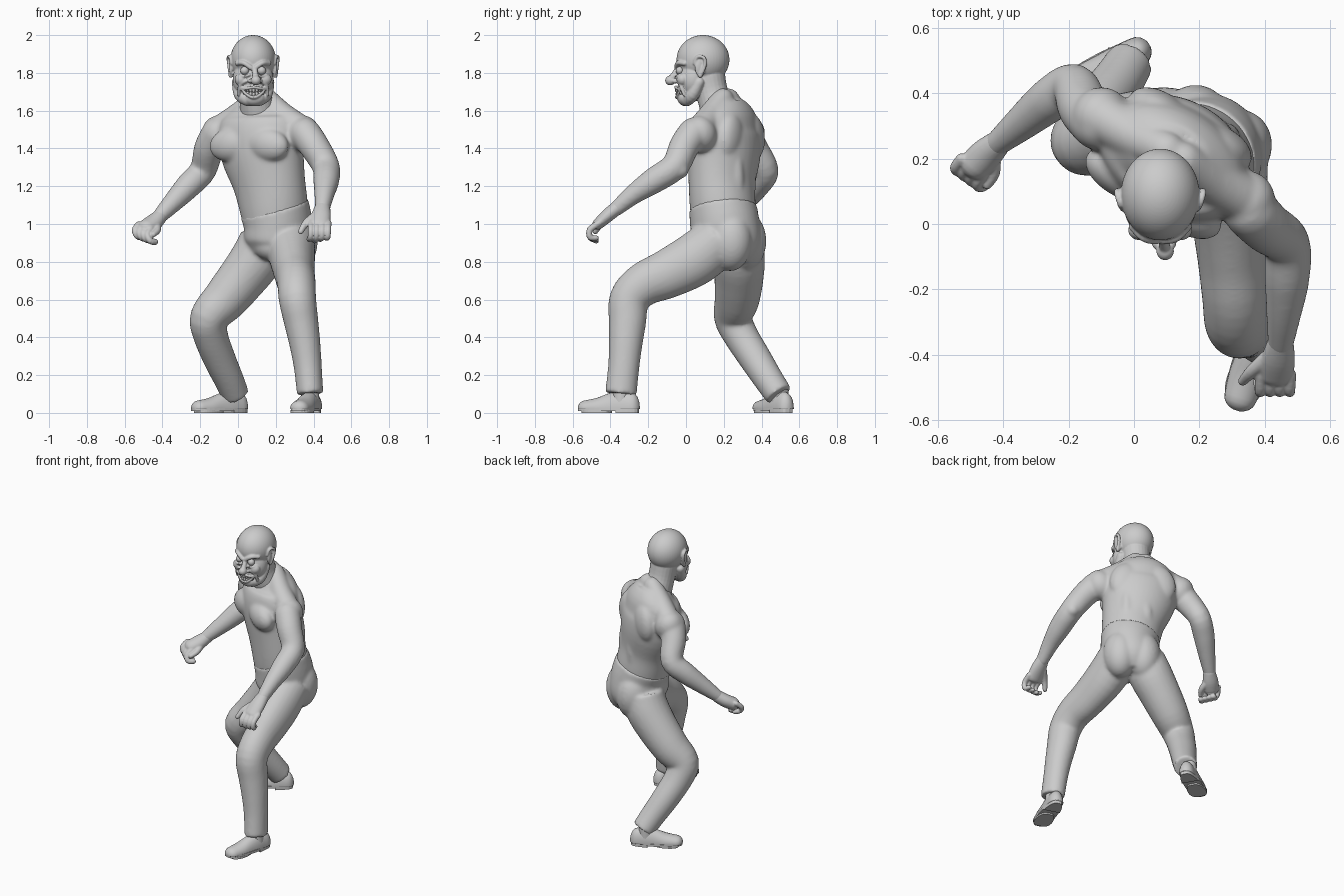
import bpy, bmesh
from math import sin, cos, pi, sqrt, radians
from mathutils import Vector, Matrix

cube = bpy.data.objects.get("Cube")
if cube:
    bpy.data.objects.remove(cube)

grey = bpy.data.materials.new("clay_grey")
grey.use_nodes = True
tone = (0.6, 0.6, 0.6, 1)
grey.diffuse_color = tone
grey.node_tree.nodes["Principled BSDF"].inputs["Base Color"].default_value = tone

TURN = radians(-30)                       # the trunk is twisted to its right
TWIST = Matrix.Rotation(TURN, 3, 'Z')
SIDE = TWIST @ Vector((1, 0, 0))


def limb(bm, pts, side=(1, 0, 0), caps=True, steps=4, sides=24):
    """Smooth tube through points (x, y, z, half width[, half depth])."""
    P = [Vector(p[:3]) for p in pts]
    R = [Vector((p[3], p[-1])) for p in pts]
    n = len(P)

    def mix(L, i, t):
        a, b, c, d = L[max(i - 1, 0)], L[i], L[i + 1], L[min(i + 2, n - 1)]
        return 0.5 * (2 * b + (c - a) * t + (2 * a - 5 * b + 4 * c - d) * t * t
                      + (3 * b - a - 3 * c + d) * t ** 3)
    path = [(mix(P, i, k / steps), mix(R, i, k / steps))
            for i in range(n - 1) for k in range(steps)] + [(P[-1], R[-1])]
    if caps:
        d0 = (path[0][0] - path[1][0]).normalized()
        d1 = (path[-1][0] - path[-2][0]).normalized()

        def dome(end, d):
            return [(end[0] + d * min(end[1]) * k, end[1] * sqrt(1 - k * k))
                    for k in (0.4, 0.7, 0.9, 0.98)]
        path = dome(path[0], d0)[::-1] + path + dome(path[-1], d1)
    rings = []
    for i, (c, r) in enumerate(path):
        t = (path[min(i + 1, len(path) - 1)][0] - path[max(i - 1, 0)][0]).normalized()
        s = Vector(side)
        s = (s - t * s.dot(t)).normalized()
        d = t.cross(s)
        rings.append([bm.verts.new(c + s * r.x * cos(a) + d * r.y * sin(a))
                      for a in (2 * pi * j / sides for j in range(sides))])
    for a, b in zip(rings, rings[1:]):
        for j in range(sides):
            k = (j + 1) % sides
            bm.faces.new((a[j], a[k], b[k], b[j]))
    bm.faces.new(rings[0])
    bm.faces.new(rings[-1])


def blob(bm, c, r, turn=0, tilt=0, rows=16):
    m = (Matrix.Translation(c) @ Matrix.Rotation(turn, 4, 'Z')
         @ Matrix.Rotation(tilt, 4, 'Y') @ Matrix.Diagonal((*r, 1)))
    bmesh.ops.create_uvsphere(bm, u_segments=rows * 3 // 2, v_segments=rows, radius=1, matrix=m)


def finish(name, bm, voxel=None, smooth=4):
    bmesh.ops.recalc_face_normals(bm, faces=bm.faces)
    me = bpy.data.meshes.new(name)
    bm.to_mesh(me)
    bm.free()
    for f in me.polygons:
        f.use_smooth = True
    me.materials.append(grey)
    ob = bpy.data.objects.new(name, me)
    bpy.context.collection.objects.link(ob)
    if voxel:
        m = ob.modifiers.new("merge", 'REMESH')
        m.mode = 'VOXEL'
        m.voxel_size = voxel
        m.use_smooth_shade = True
        s = ob.modifiers.new("soften", 'SMOOTH')
        s.factor = 0.5
        s.iterations = smooth
    return ob


def trunk(s, f, z, centre=(0.12, 0.2)):
    """Point on the twisted trunk: s to its left, f to its back."""
    return Vector((*centre, z)) + TWIST @ Vector((s, f, 0))


# Torso with muscles and both arms
bm = bmesh.new()
limb(bm, [(.2, .2, .94, .16, .16), (.19, .195, 1.08, .184, .17), (.165, .19, 1.22, .2, .168),
          (.13, .2, 1.38, .235, .18), (.12, .2, 1.49, .245, .172), (.12, .21, 1.57, .215, .142),
          (.115, .2, 1.64, .13, .1)], SIDE, caps=False, sides=40)
for sg in (-1, 1):
    blob(bm, trunk(.112 * sg, -.122, 1.42), (.125, .068, .09), TURN, .15 * sg)    # pectoral
    blob(bm, trunk(.11 * sg, .105, 1.46), (.1, .06, .13), TURN, -.25 * sg)        # shoulder blade
    blob(bm, trunk(.06 * sg, .105, 1.22, (.17, .195)), (.05, .055, .2), TURN)     # back muscle
    blob(bm, trunk(.255 * sg, 0, 1.475), (.088, .092, .1), TURN, .4 * sg)         # deltoid
    limb(bm, [(*trunk(.03 * sg, .01, 1.66), .06), (*trunk(.13 * sg, 0, 1.575), .07),
              (*trunk(.23 * sg, 0, 1.51), .075)], (0, 1, 0))                      # trapezius
limb(bm, [(.355, .04, 1.48, .084), (.405, -.01, 1.41, .08), (.465, -.06, 1.305, .073),
          (.467, -.17, 1.23, .069), (.457, -.28, 1.155, .053), (.447, -.37, 1.08, .04)])
blob(bm, (.482, -.03, 1.285), (.045, .045, .045))
limb(bm, [(-.105, .31, 1.48, .088), (-.153, .355, 1.4, .08), (-.185, .42, 1.285, .071),
          (-.255, .38, 1.21, .069), (-.335, .315, 1.125, .056), (-.425, .24, 1.03, .038)], (0, 1, 0))
blob(bm, (-.178, .445, 1.27), (.042, .042, .042))
finish("torso_and_arms", bm, .009, 14)

# Trousers
bm = bmesh.new()
limb(bm, [(.2, .21, .82, .13, .14), (.21, .215, .9, .175, .185), (.212, .205, 1.0, .18, .185),
          (.192, .196, 1.085, .19, .176)], SIDE, caps=False, sides=40)
for sg in (-1, 1):
    blob(bm, trunk(.075 * sg, .07, .91, (.21, .21)), (.11, .12, .16), TURN)       # buttock
blob(bm, (.18, .13, .88), (.1, .085, .075), TURN)
limb(bm, [(.275, .17, .91, .135), (.288, .05, .815, .12, .142), (.3, -.1, .735, .107, .13),
          (.31, -.225, .68, .102, .116), (.315, -.3, .6, .099, .107), (.335, -.31, .48, .091, .099),
          (.355, -.32, .36, .082, .089), (.37, -.33, .24, .074, .083), (.382, -.345, .1, .07, .084)],
     caps=False)
limb(bm, [(.14, .27, .92, .13), (.1, .28, .82, .138), (.02, .28, .71, .13), (-.07, .27, .6, .119),
          (-.153, .25, .505, .102), (-.145, .29, .41, .092), (-.1, .365, .29, .086),
          (-.05, .435, .18, .079), (-.014, .492, .095, .074)], (0, 1, 0), caps=False)
finish("trousers", bm, .009, 12)

# Head with face
bm = bmesh.new()
HX = .08
blob(bm, (HX, .09, 1.87), (.12, .14, .13), rows=32)
blob(bm, (HX, .04, 1.765), (.108, .085, .115), rows=28)
blob(bm, (HX + .005, 0, 1.665), (.06, .045, .042))
limb(bm, [(.085, .12, 1.78, .088), (.092, .14, 1.69, .085), (.11, .18, 1.58, .1)])
limb(bm, [(HX + .008, -.045, 1.82, .014), (HX + .013, -.07, 1.78, .017)])           # nose bridge
blob(bm, (HX + .015, -.083, 1.76), (.027, .028, .026))
for sg in (-1, 1):
    blob(bm, (HX + .062 * sg, -.018, 1.765), (.036, .032, .034))                    # cheek
    limb(bm, [(HX + .085 * sg, .07, 1.75, .028), (HX + .068 * sg, .035, 1.685, .034),
              (HX + .03 * sg, .005, 1.66, .036)])                                   # jaw
    limb(bm, [(HX + .012 * sg, -.05, 1.827, .013), (HX + .05 * sg, -.042, 1.852, .013),
              (HX + .085 * sg, -.008, 1.85, .012)])                                 # brow
    blob(bm, (HX + .012 + .024 * sg, -.058, 1.757), (.014, .018, .013))             # nostril
    limb(bm, [(HX + .035 * sg, -.048, 1.757, .008), (HX + .07 * sg, -.03, 1.735, .009),
              (HX + .077 * sg, -.01, 1.685, .009)])                                 # smile fold
    limb(bm, [(HX + .02 * sg, -.047, 1.79, .007), (HX + .045 * sg, -.049, 1.782, .007),
              (HX + .07 * sg, -.036, 1.79, .007)])                                  # eye bag
# Lips
for mid, y in ((1.724, -.054), (1.67, -.05)):
    limb(bm, [(HX - .066, -.024, 1.724, .007), (HX - .04, y + .009, (mid + 1.71) / 2, .008),
              (HX + .003, y, mid, .009), (HX + .043, y + .009, (mid + 1.71) / 2, .008),
              (HX + .07, -.024, 1.724, .007)], (0, 0, 1))
# Ears
for sg in (-1, 1):
    x = HX + .112 * sg
    blob(bm, (x, .075, 1.83), (.014, .03, .05), .3 * sg)
    limb(bm, [(x + .002 * sg, .045, 1.85, .008), (x + .01 * sg, .06, 1.885, .009),
              (x + .02 * sg, .095, 1.88, .009), (x + .016 * sg, .1, 1.84, .009),
              (x + .006 * sg, .075, 1.785, .012)])
finish("head", bm, .0045, 4)

# Eyes and teeth
for label, sg in (("right", -1), ("left", 1)):
    bm = bmesh.new()
    blob(bm, (HX + .045 * sg, -.033, 1.812), (.023, .021, .022))
    finish(label + "_eye", bm)
bm = bmesh.new()
for row, z in enumerate((1.709, 1.687)):
    for i in range(-3, 4):
        u = i / 3
        blob(bm, (HX + .003 + .049 * u, -.05 + .02 * u * u + .003 * row, z + .011 * u * u),
             (.0085, .008, .013))
finish("teeth", bm)

# Left hand, fingers hanging open
bm = bmesh.new()
limb(bm, [(.448, -.36, 1.09, .04, .037), (.44, -.415, 1.045, .052, .036), (.432, -.465, 1.0, .054, .03)])
for i in range(4):
    x = .388 + .03 * i
    limb(bm, [(x, -.46, 1.005, .018), (x - .002, -.508, .97, .017),
              (x - .004, -.508, .93, .016), (x - .012, -.475, .91 + .008 * abs(i - 1), .014)], sides=12)
limb(bm, [(.405, -.41, 1.04, .024), (.36, -.45, 1.005, .02), (.332, -.48, .96, .015)], sides=12)
finish("left_hand", bm, .005, 3)

# Right hand, clenched
bm = bmesh.new()
ACROSS = Vector((.022, -.016, -.008))
limb(bm, [(-.412, .25, 1.04, .039), (-.45, .215, 1.005, .05, .042), (-.485, .18, .98, .05, .042)], ACROSS)
for i in range(4):
    s = ACROSS * (i - 1.5)
    knuckles = ((-.495, .175, .985), (-.513, .147, .955), (-.498, .137, .922), (-.472, .158, .917))
    limb(bm, [(*(Vector(k) + s), .017) for k in knuckles], sides=12)
limb(bm, [(-.43, .2, .99, .024), (-.428, .155, .965, .019), (-.448, .12, .945, .015)], sides=12)
finish("right_hand", bm, .005, 3)


# Shoes: rounded upper, flat sole and raised heel
def slab(bm, heel, toe, span, z0, z1):
    d = Vector(toe) - Vector(heel)
    n = Vector((-d.y, d.x)).normalized()
    edge = []
    for j in range(32):
        a = 2 * pi * j / 32
        u = .5 - .66 * cos(a)
        w = .062 * abs(sin(a)) ** .6 * (1 if sin(a) > 0 else -1) * (.86 + .14 * min(u, 1))
        edge.append(Vector(heel) + d * min(u, span) + n * w)
    vs = [bm.verts.new((p.x, p.y, z0)) for p in edge]
    face = bm.faces.new(vs)
    up = bmesh.ops.extrude_face_region(bm, geom=[face])
    bmesh.ops.translate(bm, vec=(0, 0, z1 - z0), verts=[v for v in up["geom"] if isinstance(v, bmesh.types.BMVert)])


for label, heel, toe in (("left", (.4, -.29), (.325, -.53)), ("right", (.008, .525), (-.205, .4))):
    a, b = Vector(heel), Vector(toe)
    bm = bmesh.new()
    row = ((0, .046, .085), (.25, .052, .095), (.5, .054, .078), (.75, .056, .055), (1, .05, .042))
    limb(bm, [(*a.lerp(b, t), .025, w, h) for t, w, h in row], (a.y - b.y, b.x - a.x, 0))
    limb(bm, [(*a.lerp(b, .22), .05, .048), (*a.lerp(b, .22), .12, .045)])
    cut = bmesh.ops.bisect_plane(bm, geom=bm.verts[:] + bm.edges[:] + bm.faces[:],
                                 plane_co=(0, 0, .02), plane_no=(0, 0, -1), clear_outer=True)
    bmesh.ops.holes_fill(bm, edges=[e for e in cut["geom_cut"] if isinstance(e, bmesh.types.BMEdge)])
    finish(label + "_shoe", bm)
    bm = bmesh.new()
    slab(bm, heel, toe, 9, .01, .026)
    slab(bm, heel, toe, .28, 0, .014)
    slab(bm, a.lerp(b, .52), toe, 9, 0, .014)
    sole = finish(label + "_sole", bm)
    for f in sole.data.polygons:
        f.use_smooth = False
